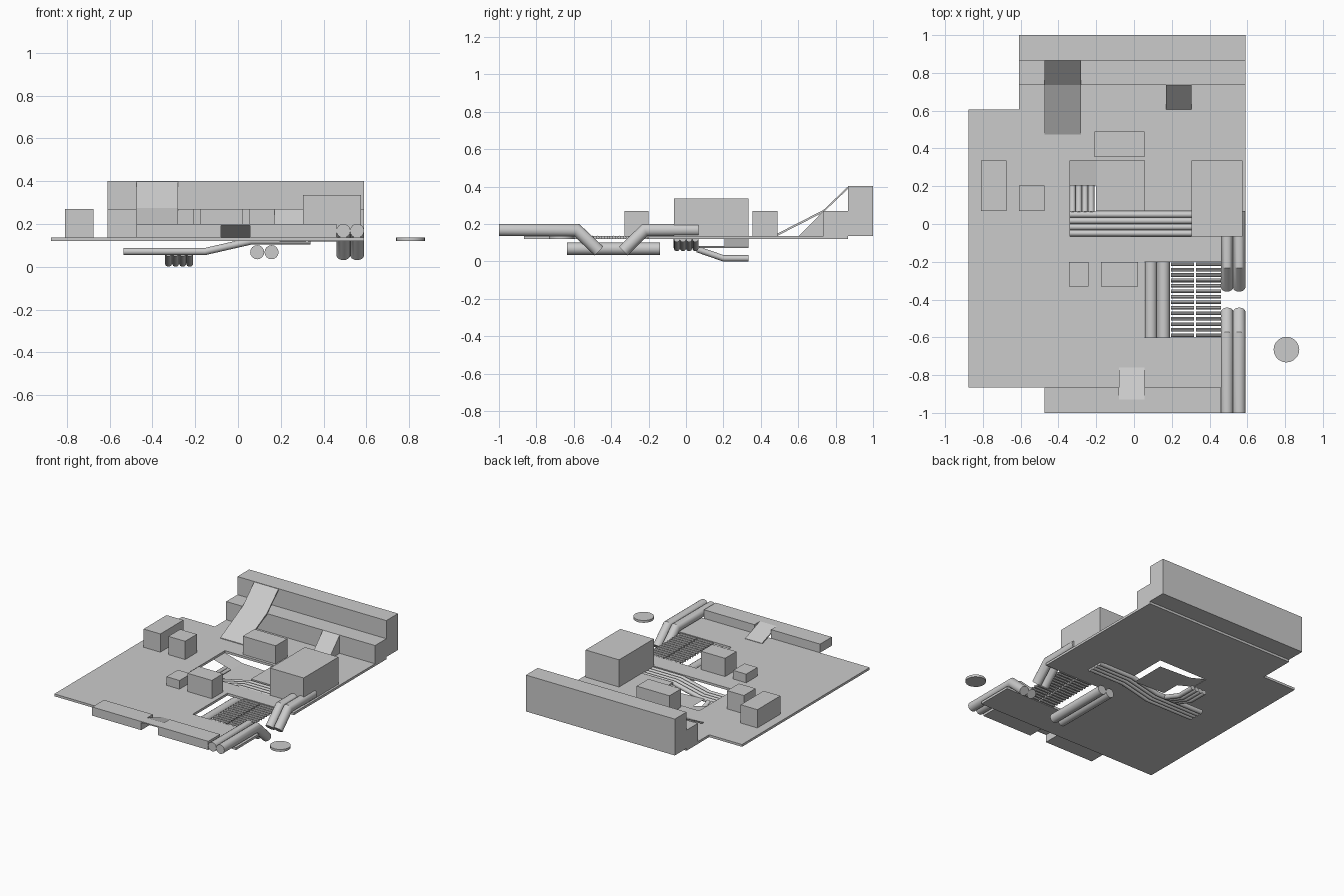
import bpy, bmesh, math
from mathutils import Vector

cube = bpy.data.objects.get("Cube")
if cube:
    bpy.data.objects.remove(cube, do_unlink=True)

FLOOR_LOW, FLOOR_TOP = 0.12, 0.137


def finish(name, bm, smooth=False, closed=True):
    if closed:
        bmesh.ops.recalc_face_normals(bm, faces=bm.faces[:])
    mesh = bpy.data.meshes.new(name)
    bm.to_mesh(mesh)
    bm.free()
    obj = bpy.data.objects.new(name, mesh)
    bpy.context.scene.collection.objects.link(obj)
    if smooth:
        bpy.ops.object.select_all(action='DESELECT')
        obj.select_set(True)
        bpy.context.view_layer.objects.active = obj
        bpy.ops.object.shade_smooth_by_angle(angle=math.radians(35))
    return obj


def box(name, x0, x1, y0, y1, z1, z0=FLOOR_TOP):
    bm = bmesh.new()
    bmesh.ops.create_cube(bm, size=1)
    bmesh.ops.scale(bm, vec=(x1 - x0, y1 - y0, z1 - z0), verts=bm.verts)
    bmesh.ops.translate(bm, vec=((x0 + x1) / 2, (y0 + y1) / 2, (z0 + z1) / 2), verts=bm.verts)
    return finish(name, bm)


def prism(name, profile, x0, x1):
    """Extrude a closed (y, z) profile across x."""
    bm = bmesh.new()
    face = bm.faces.new([bm.verts.new((x0, y, z)) for y, z in profile])
    ext = bmesh.ops.extrude_face_region(bm, geom=[face])["geom"]
    bmesh.ops.translate(bm, vec=(x1 - x0, 0, 0), verts=[v for v in ext if isinstance(v, bmesh.types.BMVert)])
    return finish(name, bm)


def slab(name, line, x0, x1, thick=0.012):
    """Thin ramp that follows a (y, z) line."""
    return prism(name, line + [(y, z - thick) for y, z in reversed(line)], x0, x1)


def pipes(name, path, offsets, radius, axis, sides=16):
    """Parallel mitred pipes following an (along, z) path."""
    pts = [Vector(p) for p in path]
    dirs = [(b - a).normalized() for a, b in zip(pts, pts[1:])]
    bm = bmesh.new()
    for off in offsets:
        rings = []
        for i, p in enumerate(pts):
            d0, d1 = dirs[max(i - 1, 0)], dirs[min(i, len(dirs) - 1)]
            mid = (d0 + d1).normalized()
            normal = Vector((-mid.y, mid.x)) / mid.dot(d0)
            ring = []
            for k in range(sides):
                t = math.tau * k / sides
                q = p + normal * radius * math.sin(t)
                side = off + radius * math.cos(t)
                ring.append(bm.verts.new((q.x, side, q.y) if axis == 'x' else (side, q.x, q.y)))
            rings.append(ring)
        for a, b in zip(rings, rings[1:]):
            for k in range(sides):
                n = (k + 1) % sides
                bm.faces.new((a[k], a[n], b[n], b[k]))
        bm.faces.new(rings[0])
        bm.faces.new(rings[-1])
    return finish(name, bm, smooth=True)


# Floor: grid of cells minus the notches and openings
openings = [
    (-0.88, -0.61, 0.605, 0.865),
    (-0.34, 0.055, -0.065, 0.335),
    (0.055, 0.305, -0.065, 0.07),
    (0.055, 0.59, -0.6, -0.2),
]
xs = sorted({-0.875, 0.59} | {x for o in openings for x in o[:2] if x > -0.875})
ys = sorted({-0.865, 0.865} | {y for o in openings for y in o[2:]})
bm = bmesh.new()
for xa, xb in zip(xs, xs[1:]):
    for ya, yb in zip(ys, ys[1:]):
        cx, cy = (xa + xb) / 2, (ya + yb) / 2
        if not any(o[0] < cx < o[1] and o[2] < cy < o[3] for o in openings):
            bm.faces.new([bm.verts.new((x, y, FLOOR_LOW))
                          for x, y in ((xa, ya), (xb, ya), (xb, yb), (xa, yb))])
bmesh.ops.remove_doubles(bm, verts=bm.verts[:], dist=0.0005)
top = bmesh.ops.extrude_face_region(bm, geom=bm.faces[:])["geom"]
bmesh.ops.translate(bm, vec=(0, 0, FLOOR_TOP - FLOOR_LOW),
                    verts=[v for v in top if isinstance(v, bmesh.types.BMVert)])
# Keep only the outer shell
inner = [f for f in bm.faces if any(len(e.link_faces) > 2 for e in f.edges) and abs(f.normal.z) < 0.5
         and all(len(e.link_faces) > 2 for e in f.edges)]
bmesh.ops.delete(bm, geom=inner, context='FACES_ONLY')
bmesh.ops.recalc_face_normals(bm, faces=bm.faces[:])
bmesh.ops.dissolve_limit(bm, angle_limit=0.01, verts=bm.verts[:], edges=bm.edges[:])
finish("floor", bm)

# Back ledges and ramps
box("back_step", -0.61, 0.59, 0.735, 0.865, 0.27)
box("back_wall", -0.61, 0.59, 0.865, 1.0, 0.402)
slab("tall_ramp", [(0.475, 0.142), (0.735, 0.275), (0.868, 0.402)], -0.475, -0.28)
prism("small_ramp", [(0.605, FLOOR_TOP), (0.735, FLOOR_TOP), (0.735, 0.27)], 0.17, 0.305)

# Front wall with a gap bridged by a ramp
box("front_wall_right", -0.475, -0.08, -1.0, -0.865, 0.2)
box("front_wall_left", 0.055, 0.46, -1.0, -0.865, 0.2)
slab("front_ramp", [(-1.0, 0.2), (-0.93, 0.2), (-0.76, 0.14)], -0.08, 0.055, 0.008)

# Crates on the floor
crates = [
    ("side_crate", -0.81, -0.675, 0.07, 0.335, 0.27),
    ("small_side_crate", -0.61, -0.475, 0.07, 0.205, 0.27),
    ("rear_crate", -0.21, 0.055, 0.355, 0.49, 0.27),
    ("large_crate", 0.305, 0.575, -0.065, 0.335, 0.335),
    ("low_crate", -0.345, -0.24, -0.33, -0.2, 0.2),
    ("front_crate", -0.175, 0.02, -0.33, -0.2, 0.27),
]
for crate in crates:
    box(*crate)

# Sunken single-sided panel and its entry ramp
for name, y0, line in (("sunken_ramp", 0.205, [(-0.34, 0.122), (-0.2, 0.083)]),
                       ("sunken_panel", 0.07, [(-0.2, 0.083), (0.055, 0.073)])):
    (xa, za), (xb, zb) = line
    bm = bmesh.new()
    bm.faces.new([bm.verts.new(v) for v in
                  ((xa, y0, za), (xb, y0, zb), (xb, 0.335, zb), (xa, 0.335, za))])
    finish(name, bm, closed=False)

# Large pipes along the left edge and the pair beneath the opening
edge = (0.493, 0.557)
pipes("front_edge_pipes", [(-1.0, 0.168), (-0.585, 0.168), (-0.465, 0.055)], edge, 0.033, 'y')
pipes("rear_edge_pipes", [(0.068, 0.168), (-0.22, 0.168), (-0.335, 0.055)], edge, 0.033, 'y')
pipes("lower_pipes", [(-0.635, 0.068), (-0.14, 0.068)], (0.09, 0.157), 0.033, 'y')

# Thin pipe bundles in the central opening
pipes("cross_pipes", [(-0.535, 0.071), (-0.155, 0.071), (0.06, 0.12), (0.34, 0.12)],
      [-0.049 + 0.033 * i for i in range(4)], 0.0165, 'x')
pipes("branch_pipes", [(0.335, 0.0165), (0.2, 0.0165), (0.06, 0.065)],
      [-0.325 + 0.033 * i for i in range(4)], 0.0165, 'y')

# Grating of short bars in two columns
bars = [-0.588 + 0.0289 * i for i in range(14)]
for name, xa, xb in (("grating_right", 0.195, 0.318), ("grating_left", 0.328, 0.46)):
    pipes(name, [(xa, 0.128), (xb, 0.128)], bars, 0.0095, 'x', 8)

# Detached disc
bm = bmesh.new()
bmesh.ops.create_cone(bm, cap_ends=True, segments=20, radius1=0.068, radius2=0.068,
                      depth=FLOOR_TOP - FLOOR_LOW)
bmesh.ops.translate(bm, vec=(0.807, -0.665, (FLOOR_LOW + FLOOR_TOP) / 2), verts=bm.verts)
finish("disc", bm, smooth=True)
